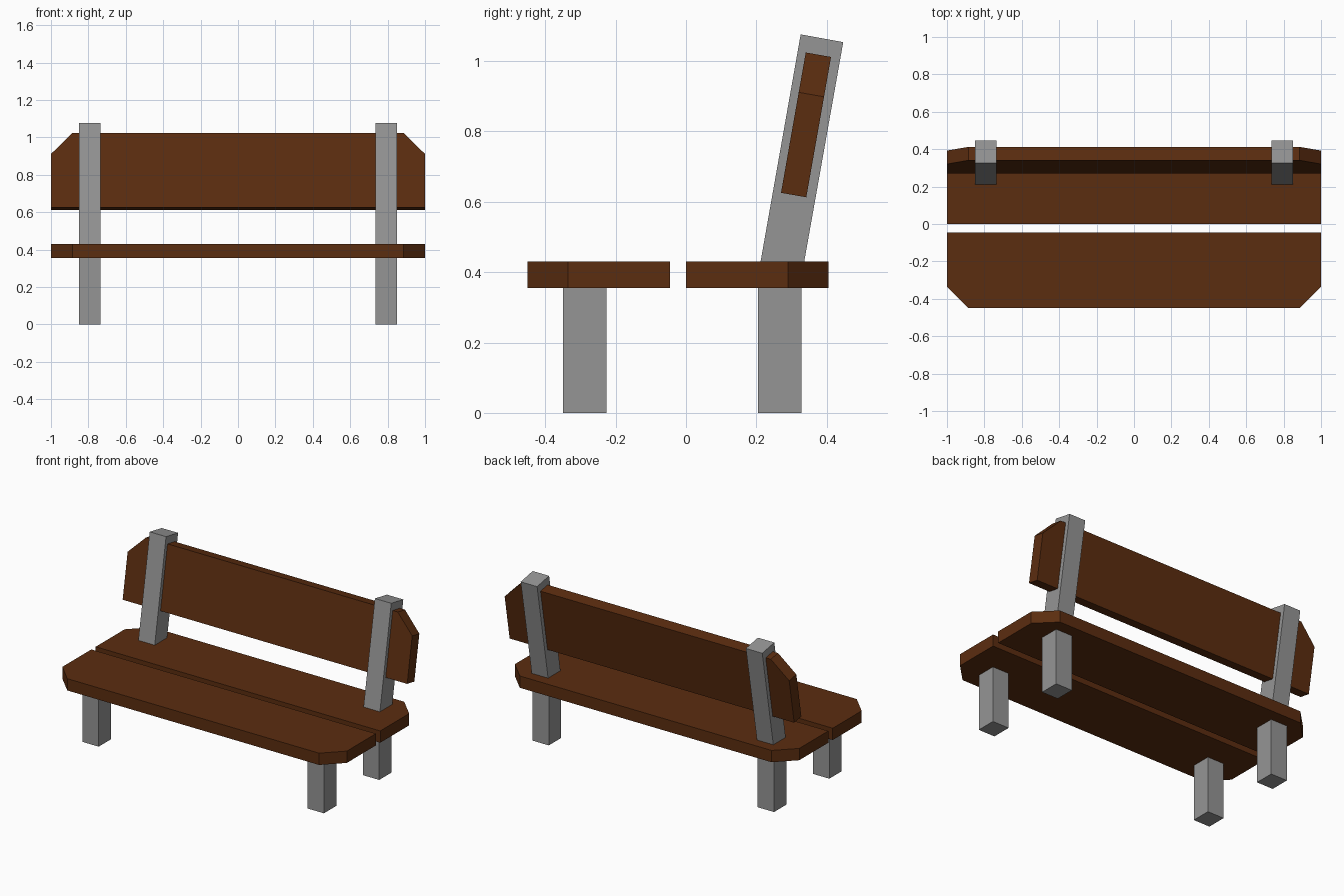
import bpy, bmesh, math
from mathutils import Matrix

if "Cube" in bpy.data.objects:
    bpy.data.objects.remove(bpy.data.objects["Cube"])


def material(name, rgb):
    m = bpy.data.materials.new(name)
    m.diffuse_color = (*rgb, 1)
    m.use_nodes = True
    m.node_tree.nodes["Principled BSDF"].inputs["Base Color"].default_value = m.diffuse_color
    return m


WOOD = material("brown wood", (0.105, 0.026, 0.005))
STONE = material("grey concrete", (0.30, 0.30, 0.30))


def prism(name, points, depth, mat, matrix):
    """Extrude a 2D outline along local z, then place it."""
    bm = bmesh.new()
    face = bm.faces.new([bm.verts.new((x, y, 0)) for x, y in points])
    ext = bmesh.ops.extrude_face_region(bm, geom=[face])
    top = [v for v in ext["geom"] if isinstance(v, bmesh.types.BMVert)]
    bmesh.ops.translate(bm, verts=top, vec=(0, 0, depth))
    bmesh.ops.transform(bm, matrix=matrix, verts=bm.verts)
    bmesh.ops.recalc_face_normals(bm, faces=bm.faces)
    me = bpy.data.meshes.new(name)
    bm.to_mesh(me)
    bm.free()
    me.materials.append(mat)
    ob = bpy.data.objects.new(name, me)
    bpy.context.collection.objects.link(ob)
    return ob


# Plank outline with two clipped corners on its outer long edge
W, C = 0.405, 0.115
plank = [(-1, 0), (1, 0), (1, W - C), (1 - C, W), (C - 1, W), (-1, W - C)]

# Seat planks
prism("rear_seat_plank", plank, 0.075, WOOD, Matrix.Translation((0, 0, 0.355)))
prism("front_seat_plank", plank, 0.075, WOOD,
      Matrix.Translation((0, -0.045, 0.355)) @ Matrix.Rotation(math.pi, 4, 'Z'))

# Backrest plank, leaning back 10 degrees
prism("backrest_plank", plank, 0.073, WOOD,
      Matrix.Translation((0, 0.342, 0.613)) @ Matrix.Rotation(math.radians(80), 4, 'X'))

# Leg side profiles (y, z), extruded along x
front_leg = [(-0.35, 0), (-0.226, 0), (-0.226, 0.39), (-0.35, 0.39)]
rear_post = [(0.205, 0), (0.329, 0), (0.329, 0.39), (0.447, 1.054),
             (0.326, 1.076), (0.205, 0.39)]
to_side = Matrix(((0, 0, 1, 0), (1, 0, 0, 0), (0, 1, 0, 0), (0, 0, 0, 1)))
for side, x in (("left", -0.849), ("right", 0.734)):
    place = Matrix.Translation((x, 0, 0)) @ to_side
    prism(side + "_front_leg", front_leg, 0.115, STONE, place)
    prism(side + "_rear_post", rear_post, 0.115, STONE, place)
